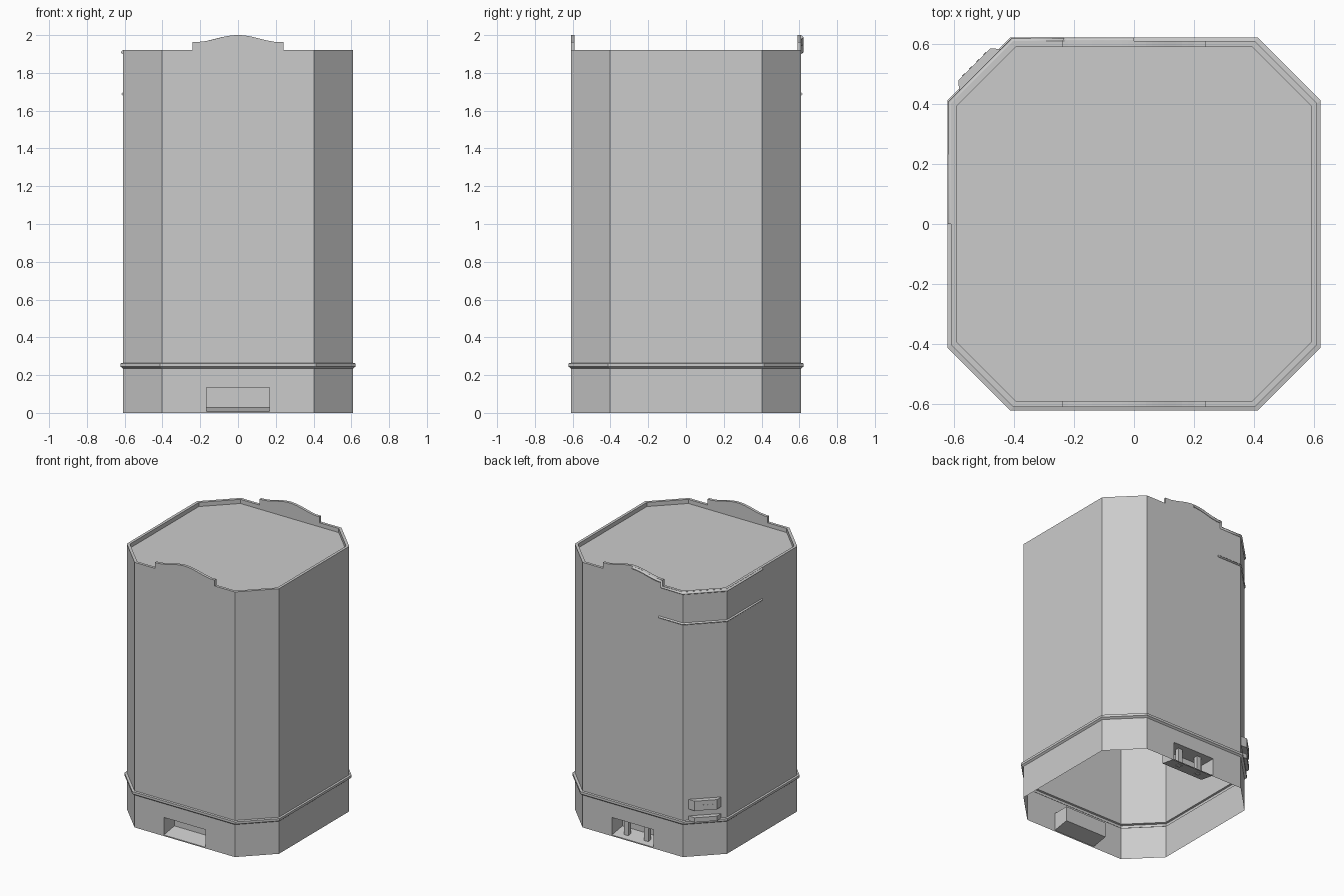
import bpy, bmesh
from math import cos, pi, sqrt
from mathutils import Vector, Matrix

if "Cube" in bpy.data.objects:
    bpy.data.objects.remove(bpy.data.objects["Cube"])


def finish(bm, name, recalc=True):
    bmesh.ops.remove_doubles(bm, verts=bm.verts, dist=1e-5)
    if recalc:
        bmesh.ops.recalc_face_normals(bm, faces=bm.faces)
    me = bpy.data.meshes.new(name)
    bm.to_mesh(me)
    bm.free()
    ob = bpy.data.objects.new(name, me)
    bpy.context.collection.objects.link(ob)
    return ob


def poly(bm, pts):
    return bm.faces.new([bm.verts.new(p) for p in pts])


def prism(name, pts, offset):
    # Extrude a flat outline along an offset vector
    bm = bmesh.new()
    f = poly(bm, pts)
    res = bmesh.ops.extrude_face_region(bm, geom=[f], use_keep_orig=True)
    moved = [g for g in res["geom"] if isinstance(g, bmesh.types.BMVert)]
    bmesh.ops.translate(bm, verts=moved, vec=offset)
    return finish(bm, name)


def box(name, center, size):
    bm = bmesh.new()
    bmesh.ops.create_cube(bm, size=1, matrix=Matrix.Translation(center) @ Matrix.Diagonal((*size, 1)))
    return finish(bm, name)


def octagon(r, c, z):
    return [(c, -r, z), (r, -c, z), (r, c, z), (c, r, z),
            (-c, r, z), (-r, c, z), (-r, -c, z), (-c, -r, z)]


R, C = 0.61, 0.402      # half width and chamfer start
TOP = 1.92
PW, P0, P1, PD = 0.167, 0.008, 0.135, 0.12   # pocket half width, bottom, top, depth

# Eight-sided shell with skirt, belt ridge, rim and sunken lid
rings = [(R, C, 0), (R, C, 0.235), (0.622, 0.412, 0.245), (0.622, 0.412, 0.262),
         (R, C, 0.265), (R, C, TOP), (0.59, 0.394, TOP), (0.59, 0.394, 1.89)]
bm = bmesh.new()
loops = [octagon(*r) for r in rings]
for k, (a, b) in enumerate(zip(loops, loops[1:])):
    for i in range(8):
        j = (i + 1) % 8
        if k == 0 and i in (3, 7):
            continue        # front and back skirt panels carry pockets
        poly(bm, [a[i], a[j], b[j], b[i]])
poly(bm, loops[-1])

# Skirt panels with lift pockets, front and back
for s in (-1, 1):
    def wall(x0, x1, z0, z1):
        poly(bm, [(x * -s, s * R, z) for x, z in ((x0, z0), (x1, z0), (x1, z1), (x0, z1))])
    wall(-C, -PW, 0, 0.235)
    wall(PW, C, 0, 0.235)
    wall(-PW, PW, P1, 0.235)
    wall(-PW, PW, 0, P0)
    yo, yi, zb = s * R, s * (R - PD), P0 + 0.02
    mouth = [(-PW, yo, P0), (PW, yo, P0), (PW, yo, P1), (-PW, yo, P1)]
    back = [(-PW, yi, zb), (PW, yi, zb), (PW, yi, P1), (-PW, yi, P1)]
    for i in range(4):
        j = (i + 1) % 4
        poly(bm, [mouth[i], mouth[j], back[j], back[i]])
    poly(bm, back)
finish(bm, "shell")

# Posts inside the back pocket
for x in (-0.08, 0.08):
    box("pocket_post", (x, R - 0.055, 0.074), (0.035, 0.03, 0.122))


# Raised wavy crests on the front and back rim
def crest_z(x):
    x = abs(x)
    return 1.965 + 0.035 * (0.5 + 0.5 * cos(pi * x / 0.2)) ** 0.8 if x < 0.2 else 1.963


xs = [-0.24 + 0.02 * i for i in range(25)]
for s in (-1, 1):
    outline = [(-0.24, s * R, TOP)] + [(x, s * R, crest_z(x)) for x in xs] + [(0.24, s * R, TOP)]
    prism("rim_crest", outline, (0, -s * 0.02, 0))


# Cables wrapped around the back left corner
def cable(name, pts, depth):
    cu = bpy.data.curves.new(name, "CURVE")
    cu.dimensions = "3D"
    cu.bevel_depth = depth
    cu.bevel_resolution = 0
    cu.use_fill_caps = True
    sp = cu.splines.new("POLY")
    sp.points.add(len(pts) - 1)
    for p, co in zip(sp.points, pts):
        p.co = (*co, 1)
    bpy.context.collection.objects.link(bpy.data.objects.new(name, cu))


def corner(z):
    return [(-C, R, z), (-R, C, z), (-R, 0, z)]


over = [(-x, R + 0.001, crest_z(x) - 0.011) for x in xs[12:]]
over[-1] = (-0.231, R + 0.001, 1.951)
cable("upper_cable", over + [(-0.231, R, TOP - 0.011)] + corner(TOP - 0.011), 0.011)
cable("lower_cable", [(-0.21, R, 1.688)] + corner(1.688), 0.008)

# Strap brackets with bolts on the back left chamfer
n, t = Vector((-1, 1, 0)) / sqrt(2), Vector((1, 1, 0)) / sqrt(2)
mid = Vector((-(R + C) / 2, (R + C) / 2, 0))
for z0, z1 in ((0.345, 0.415), (0.262, 0.295)):
    prof = [(-0.11, -0.002), (-0.075, 0.036), (0.075, 0.036), (0.11, -0.002)]
    prism("strap_bracket", [mid + t * a + n * b + Vector((0, 0, z0)) for a, b in prof], (0, 0, z1 - z0))
rot = n.to_track_quat("Z", "Y").to_matrix().to_4x4()
for a in (-0.05, -0.017, 0.017, 0.05):
    bm = bmesh.new()
    pos = mid + t * a + n * 0.036 + Vector((0, 0, 0.38))
    bmesh.ops.create_cone(bm, cap_ends=True, segments=8, radius1=0.006, radius2=0.006,
                          depth=0.005, matrix=Matrix.Translation(pos) @ rot)
    finish(bm, "bracket_bolt")
